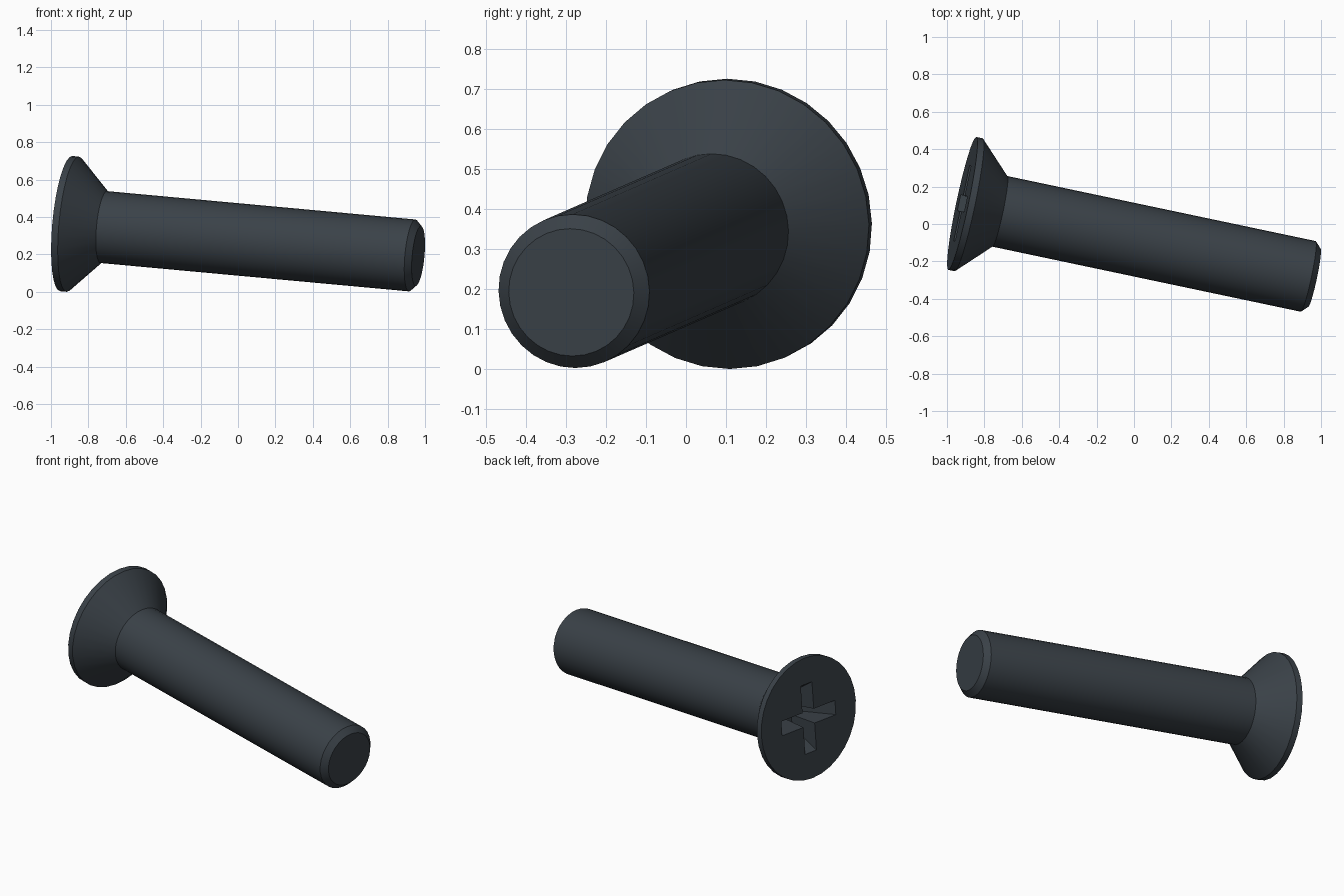
import bpy, bmesh, math
from mathutils import Matrix, Vector

SIDES = 32
FACE_CENTRE = Vector((-0.918, 0.110, 0.3645))
TIP_CENTRE = Vector((0.964, -0.287, 0.1915))

old = bpy.data.objects.get("Cube")
if old:
    bpy.data.objects.remove(old, do_unlink=True)

# One dark steel colour
steel = bpy.data.materials.new("dark_steel")
steel.use_nodes = True
colour = (0.042, 0.053, 0.064, 1.0)
steel.diffuse_color = colour
steel.node_tree.nodes["Principled BSDF"].inputs["Base Color"].default_value = colour


def loft(name, rings):
    """Join closed rings of points into a capped solid."""
    bm = bmesh.new()
    loops = [[bm.verts.new(p) for p in ring] for ring in rings]
    for a, b in zip(loops, loops[1:]):
        n = len(a)
        for i in range(n):
            j = (i + 1) % n
            bm.faces.new((a[i], a[j], b[j], b[i]))
    bm.faces.new(loops[0][::-1])
    bm.faces.new(loops[-1])
    bmesh.ops.recalc_face_normals(bm, faces=bm.faces)
    mesh = bpy.data.meshes.new(name)
    bm.to_mesh(mesh)
    bm.free()
    mesh.materials.append(steel)
    obj = bpy.data.objects.new(name, mesh)
    bpy.context.collection.objects.link(obj)
    return obj


def circle(radius, z):
    step = 2 * math.pi / SIDES
    return [(radius * math.cos(i * step), radius * math.sin(i * step), z)
            for i in range(SIDES)]


def cross(arm, half, z):
    """Plus-shaped outline: one arm's three corners, turned four times."""
    points = []
    for k in range(4):
        turn = Matrix.Rotation(k * math.pi / 2, 3, "Z")
        for p in ((arm, -half, z), (arm, half, z), (half, half, z)):
            points.append(turn @ Vector(p))
    return points


# Countersunk head, shank and chamfered tip, from the head face along z
length = (TIP_CENTRE - FACE_CENTRE).length
profile = [(0.363, 0), (0.363, 0.036), (0.193, 0.206),
           (0.193, length - 0.033), (0.16, length)]
screw = loft("countersunk_screw", [circle(r, z) for r, z in profile])

# Tapered cross recess cut into the head
cutter = loft("recess_cutter", [cross(0.23, 0.046, -0.04),
                                cross(0.206, 0.043, 0),
                                cross(0.10, 0.032, 0.18)])
cutter.hide_render = True
cut = screw.modifiers.new("cross_recess", "BOOLEAN")
cut.operation = "DIFFERENCE"
cut.solver = "EXACT"
cut.object = cutter

bpy.ops.object.select_all(action="DESELECT")
bpy.context.view_layer.objects.active = screw
screw.select_set(True)
bpy.ops.object.modifier_apply(modifier=cut.name)
bpy.data.objects.remove(cutter, do_unlink=True)
bpy.ops.object.shade_smooth_by_angle(angle=math.radians(30))

# Lay the screw along its tilted axis
axis = (TIP_CENTRE - FACE_CENTRE).normalized()
side = Vector((0, 0, 1)).cross(axis).normalized()
up = axis.cross(side)
basis = Matrix((side, up, axis)).transposed().to_4x4()
screw.matrix_world = Matrix.Translation(FACE_CENTRE) @ basis
